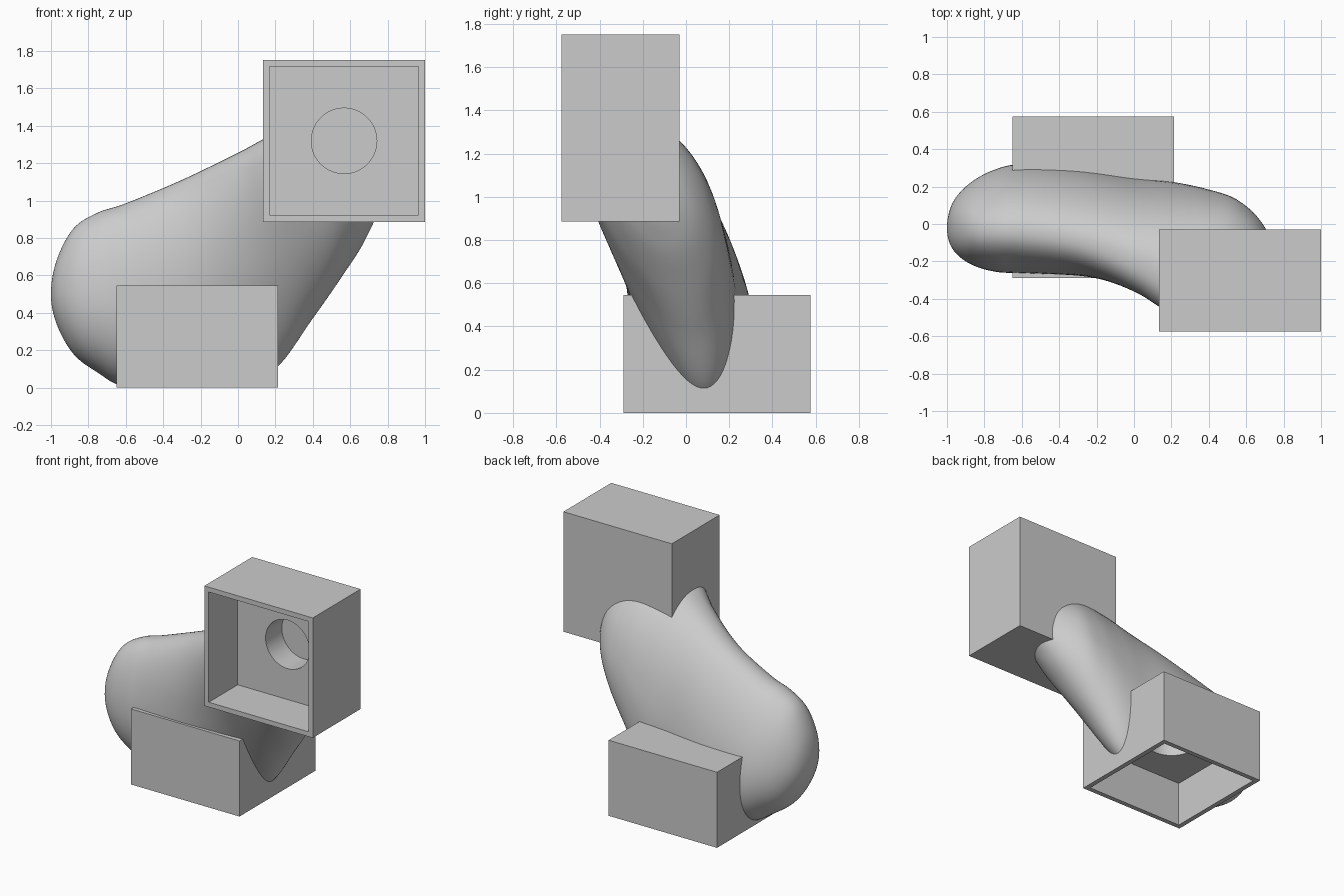
import bpy, bmesh, math
from mathutils import Matrix, Vector

if "Cube" in bpy.data.objects:
    bpy.data.objects.remove(bpy.data.objects["Cube"])

SIDE, DEPTH, WALL = 0.865, 0.545, 0.035
CAVITY, RECESS, HOLE_R = 0.33, 0.515, 0.175

grey = bpy.data.materials.new("plain grey")
grey.use_nodes = True
grey.diffuse_color = (0.6, 0.6, 0.6, 1)
grey.node_tree.nodes["Principled BSDF"].inputs["Base Color"].default_value = (0.6, 0.6, 0.6, 1)


def make_object(name, bm):
    bmesh.ops.recalc_face_normals(bm, faces=bm.faces)
    mesh = bpy.data.meshes.new(name)
    bm.to_mesh(mesh)
    bm.free()
    obj = bpy.data.objects.new(name, mesh)
    bpy.context.collection.objects.link(obj)
    mesh.materials.append(grey)
    return obj


def block(name, size, matrix):
    bm = bmesh.new()
    bmesh.ops.create_cube(bm, size=1, matrix=matrix @ Matrix.Diagonal((*size, 1)))
    return make_object(name, bm)


def cut(target, cutter):
    mod = target.modifiers.new("cut", "BOOLEAN")
    mod.operation, mod.solver, mod.object = "DIFFERENCE", "EXACT", cutter
    select(target)
    bpy.ops.object.modifier_apply(modifier=mod.name)
    bpy.data.objects.remove(cutter)


def select(obj):
    bpy.ops.object.select_all(action="DESELECT")
    obj.select_set(True)
    bpy.context.view_layer.objects.active = obj


def smooth(obj):
    select(obj)
    bpy.ops.object.shade_smooth_by_angle(angle=math.radians(35))


# Open box with a round blind recess in the floor of its cavity
def open_box(name, matrix):
    box = block(name, (SIDE, SIDE, DEPTH), matrix)
    inner = SIDE - 2 * WALL
    mid = -DEPTH / 2 + CAVITY / 2
    cut(box, block("cavity_cutter", (inner, inner, CAVITY + 0.1),
                   matrix @ Matrix.Translation((0, 0, mid - 0.05))))
    bm = bmesh.new()
    length = RECESS - CAVITY + 0.1
    bmesh.ops.create_cone(bm, cap_ends=True, segments=64, radius1=HOLE_R, radius2=HOLE_R,
                          depth=length, matrix=matrix @ Matrix.Translation(
                              (0, 0, -DEPTH / 2 + RECESS - length / 2)))
    cut(box, make_object("recess_cutter", bm))
    smooth(box)


# Body stations: x, bottom z, top z, y offset, lean, width factor
STATIONS = [Vector(s) for s in (
    (-1.0, 0.5, 0.5, -0.02, 0.3, 0),
    (-0.97, 0.34, 0.68, -0.01, 0.3, 0.5),
    (-0.88, 0.18, 0.85, 0, 0.32, 0.86),
    (-0.75, 0.08, 0.935, 0.012, 0.35, 1.08),
    (-0.6, 0.005, 0.985, 0.02, 0.4, 1.15),
    (-0.3, 0.005, 1.11, 0.012, 0.5, 1.14),
    (0, 0.03, 1.255, 0, 0.78, 1.04),
    (0.2, 0.1, 1.355, 0, 1, 1),
    (0.4, 0.37, 1.38, 0, 1, 0.97),
    (0.55, 0.585, 1.32, 0, 1, 0.87),
    (0.68, 0.79, 1.21, 0, 1, 0.53),
    (0.75, 0.99, 0.99, 0, 1, 0))]


def mirrored(s):
    return Vector((s[0], s[2], s[1], s[3], s[4], -s[5]))


def stations(steps):
    pts = [mirrored(STATIONS[1])] + STATIONS + [mirrored(STATIONS[-2])]
    for a, b, c, d in zip(pts, pts[1:], pts[2:], pts[3:]):
        for i in range(steps):
            t = i / steps
            yield (b * 2 + (c - a) * t + (a * 2 - b * 5 + c * 4 - d) * t**2
                   + (b * 3 - a - c * 3 + d) * t**3) / 2


def spine(z):
    return 0.1 - 0.15 * z - 0.11 * z * z


def section(s, count):
    x, low, high, offset, lean, width = s
    for i in range(count):
        angle = math.tau * i / count
        co, si = math.cos(angle), math.sin(angle)
        power = 2 / (2 + 0.4 * lean) if si > 0 else 1
        u = math.copysign(abs(si)**power, si)
        w = math.copysign(abs(co)**power, co)
        z = (low + high) / 2 + u * (high - low) / 2
        half = width * (0.245 + (0.35 * lean - 0.24) * (z - 0.5))
        yield (x, offset + lean * spine(z) + w * half, z)


# Smooth leaning body, lofted along x
def build_body(count=72):
    bm = bmesh.new()
    rings = [[bm.verts.new(p) for p in section(s, count)] for s in list(stations(8))[1:]]
    for a, b in zip(rings, rings[1:]):
        for i in range(count):
            j = (i + 1) % count
            bm.faces.new((a[i], a[j], b[j], b[i]))
    for ring, tip in ((rings[0], STATIONS[0]), (rings[-1], STATIONS[-1])):
        x, z, _, offset, lean, _ = tip
        pole = bm.verts.new((x, offset + lean * spine(z), z))
        for i in range(count):
            bm.faces.new((ring[i], ring[(i + 1) % count], pole))
    return make_object("body", bm)


lower = Matrix.Translation((-0.218, 0.143, DEPTH / 2))
upper = Matrix.Translation((0.567, -0.303, 1.319)) @ Matrix.Rotation(-math.pi / 2, 4, "X")

body = build_body()
for place in (lower, upper):
    cut(body, block("body_cutter", (SIDE - 0.02, SIDE - 0.02, DEPTH - 0.02), place))
    # Clear the mouth side so nothing shows inside the cavity
    cut(body, block("mouth_cutter", (SIDE - 0.02, SIDE - 0.02, 0.2),
                    place @ Matrix.Translation((0, 0, -DEPTH / 2 - 0.06))))
smooth(body)
open_box("lower_box", lower)
open_box("upper_box", upper)
